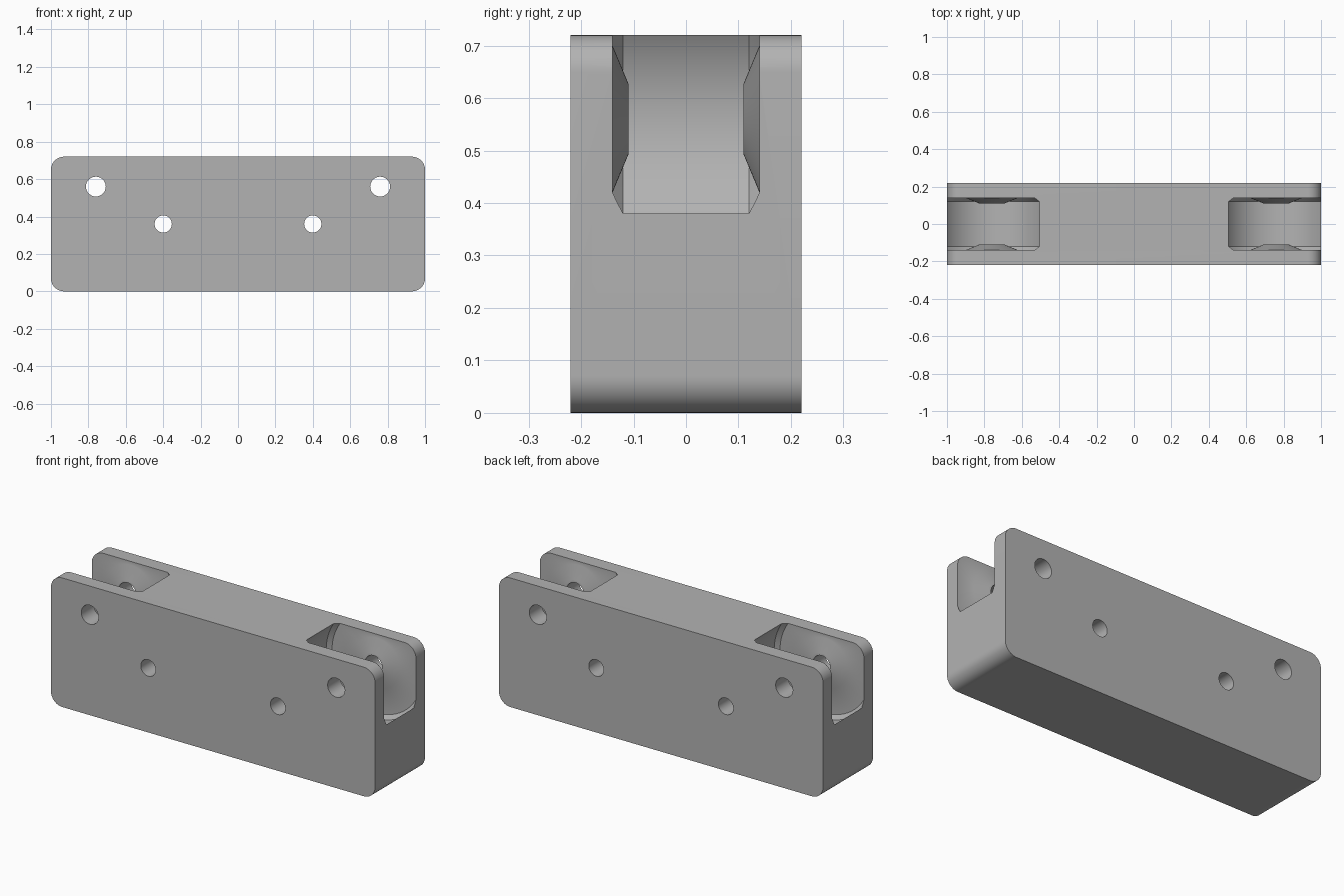
import bpy, bmesh
from math import sin, cos, pi

cube = bpy.data.objects.get("Cube")
if cube:
    bpy.data.objects.remove(cube, do_unlink=True)

LENGTH, DEPTH, HEIGHT, CORNER = 2.0, 0.44, 0.72, 0.07
WHEEL_X, WHEEL_Z = 0.76, 0.56

grey = bpy.data.materials.new("plain grey")
grey.use_nodes = True
grey.diffuse_color = (0.45, 0.45, 0.45, 1)
grey.node_tree.nodes["Principled BSDF"].inputs["Base Color"].default_value = grey.diffuse_color


def finish(bm, name):
    bmesh.ops.recalc_face_normals(bm, faces=bm.faces)
    mesh = bpy.data.meshes.new(name)
    bm.to_mesh(mesh)
    bm.free()
    mesh.materials.append(grey)
    obj = bpy.data.objects.new(name, mesh)
    bpy.context.collection.objects.link(obj)
    return obj


def lathe(name, profile, x, z, steps=96):
    """Solid turned about the y axis from (radius, y) rings, with flat ends."""
    bm = bmesh.new()
    rings = [[bm.verts.new((x + r * cos(2 * pi * i / steps), y, z + r * sin(2 * pi * i / steps)))
              for i in range(steps)] for r, y in profile]
    for a, b in zip(rings, rings[1:]):
        for i in range(steps):
            j = (i + 1) % steps
            bm.faces.new((a[i], a[j], b[j], b[i]))
    bm.faces.new(rings[0])
    bm.faces.new(rings[-1])
    return finish(bm, name)


# Body: block with rounded corners along the depth axis
bm = bmesh.new()
bmesh.ops.create_cube(bm, size=1)
for v in bm.verts:
    v.co = (v.co.x * LENGTH, v.co.y * DEPTH, (v.co.z + 0.5) * HEIGHT)
corners = [e for e in bm.edges if abs(e.verts[0].co.y - e.verts[1].co.y) > 0.1]
bmesh.ops.bevel(bm, geom=corners, offset=CORNER, segments=12, profile=0.5, affect='EDGES')
body = finish(bm, "housing_body")

# Wheel pockets (chamfered rim, raised conical bosses), axle holes and screw holes
half = [(0.068, 0.11), (0.14, 0.14), (0.278, 0.14), (0.30, 0.12)]
pocket = [(r, -y) for r, y in half] + half[::-1]
cutters = []
for side in (-1, 1):
    cutters.append(lathe("pocket_cutter", pocket, side * WHEEL_X, WHEEL_Z))
    cutters.append(lathe("axle_hole_cutter", [(0.053, -0.3), (0.053, 0.3)], side * WHEEL_X, WHEEL_Z, 48))
    cutters.append(lathe("screw_hole_cutter", [(0.046, -0.3), (0.046, 0.3)], side * 0.4, 0.36, 48))

bpy.ops.object.select_all(action='DESELECT')
body.select_set(True)
bpy.context.view_layer.objects.active = body
for cutter in cutters:
    cutter.hide_render = True
    cut = body.modifiers.new("cut", 'BOOLEAN')
    cut.operation = 'DIFFERENCE'
    cut.solver = 'EXACT'
    cut.object = cutter
    bpy.ops.object.modifier_apply(modifier=cut.name)
    bpy.data.objects.remove(cutter, do_unlink=True)

bpy.ops.object.shade_smooth_by_angle()
